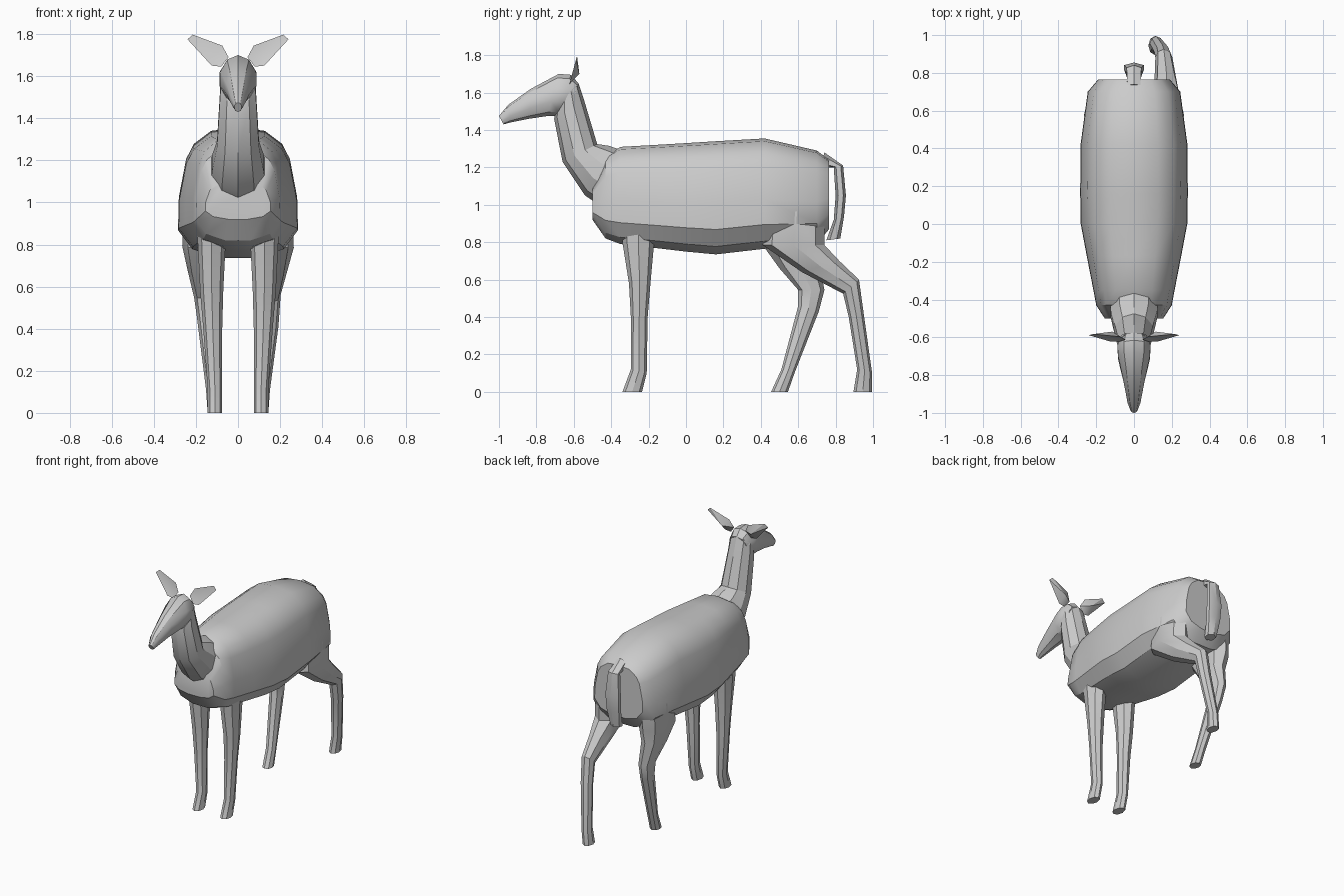
import bpy, bmesh
from math import cos, sin, pi, radians


def finish(name, bm, angle=32):
    bmesh.ops.recalc_face_normals(bm, faces=bm.faces)
    me = bpy.data.meshes.new(name)
    bm.to_mesh(me)
    bm.free()
    ob = bpy.data.objects.new(name, me)
    bpy.context.collection.objects.link(ob)
    bpy.ops.object.select_all(action='DESELECT')
    bpy.context.view_layer.objects.active = ob
    ob.select_set(True)
    bpy.ops.object.shade_smooth_by_angle(angle=radians(angle))
    return ob


def loft(name, rings, angle=32):
    bm = bmesh.new()
    loops = [[bm.verts.new(p) for p in r] for r in rings]
    for a, b in zip(loops, loops[1:]):
        for i in range(len(a)):
            j = (i + 1) % len(a)
            bm.faces.new((a[i], a[j], b[j], b[i]))
    bm.faces.new(loops[0])
    bm.faces.new(loops[-1])
    return finish(name, bm, angle)


def tube(name, sections, n=8, side=1, angle=32):
    """Each section: front (y, z), back (y, z), centre x, half width."""
    rings = []
    for (fy, fz), (by, bz), cx, hw in sections:
        ring = []
        for i in range(n):
            a = 2 * pi * i / n
            t = (1 - cos(a)) / 2
            ring.append((side * (cx + hw * sin(a)), fy + (by - fy) * t, fz + (bz - fz) * t))
        rings.append(ring)
    return loft(name, rings, angle)


# Body: cross-sections along y (y, top z, bottom z, half width)
rings = []
for y, top, bot, w in [(-.50, 1.10, .92, .155), (-.43, 1.26, .82, .20), (-.35, 1.31, .79, .215),
                       (-.17, 1.32, .77, .25), (0, 1.33, .75, .282), (.16, 1.34, .735, .285),
                       (.42, 1.355, .765, .283), (.70, 1.29, .79, .245), (.765, 1.24, .87, .19)]:
    h = top - bot
    half = [(.45, .975), (.74, .87), (.87, .75), (.99, .45), (1, .22), (.76, .07), (.3, .0)]
    pts = [(0, 1)] + half + [(0, 0)] + [(-x, z) for x, z in reversed(half)]
    rings.append([(x * w, y, bot + z * h) for x, z in pts])
loft("body", rings)

# Neck
tube("neck", [((-.45, .99), (-.34, 1.29), 0, .135), ((-.54, 1.05), (-.41, 1.315), 0, .13),
              ((-.66, 1.23), (-.475, 1.325), 0, .105), ((-.705, 1.46), (-.545, 1.56), 0, .09),
              ((-.69, 1.53), (-.575, 1.65), 0, .085)], n=10)

# Head
tube("head", [((-.61, 1.52), (-.575, 1.65), 0, .07), ((-.69, 1.475), (-.615, 1.695), 0, .092),
              ((-.74, 1.475), (-.68, 1.70), 0, .088), ((-.84, 1.46), (-.83, 1.62), 0, .058),
              ((-.94, 1.44), (-.95, 1.535), 0, .036), ((-.975, 1.43), (-1.0, 1.475), 0, .018)], n=10)

# Tail
tube("tail", [((.72, 1.20), (.74, 1.28), 0, .04), ((.79, 1.20), (.84, 1.21), 0, .045),
              ((.80, 1.05), (.855, 1.05), 0, .06), ((.79, .92), (.845, .94), 0, .055),
              ((.75, .81), (.825, .82), 0, .04)], n=6)

# Front legs
front = [((-.35, .95), (-.15, .95), .13, .07), ((-.34, .80), (-.17, .80), .125, .066),
         ((-.305, .58), (-.19, .58), .125, .055), ((-.295, .40), (-.205, .40), .12, .045),
         ((-.295, .12), (-.21, .10), .11, .034), ((-.34, 0), (-.235, 0), .11, .034)]
for label, s in (("right", 1), ("left", -1)):
    tube("front_leg_" + label, front, side=s)

# Hind legs: right one stretched back, left one stepping forward
tube("hind_leg_right", [((.43, .95), (.74, .98), .17, .09), ((.41, .785), (.74, .785), .175, .09),
                        ((.62, .64), (.82, .70), .17, .063), ((.84, .525), (.925, .60), .158, .045),
                        ((.87, .40), (.95, .42), .15, .042), ((.915, .12), (.995, .10), .118, .034),
                        ((.895, 0), (.995, 0), .11, .034)])
tube("hind_leg_left", [((.43, .95), (.74, .98), .17, .09), ((.41, .785), (.74, .80), .175, .09),
                       ((.50, .66), (.71, .70), .17, .07), ((.60, .545), (.74, .545), .16, .048),
                       ((.60, .46), (.71, .43), .152, .042), ((.51, .12), (.58, .10), .118, .034),
                       ((.455, 0), (.545, 0), .11, .034)], side=-1)

# Ears: thin cupped leaf shapes
outline = [(.045, 1.69), (.075, 1.745), (.215, 1.797), (.24, 1.775), (.125, 1.65), (.08, 1.645)]
for label, s in (("right", 1), ("left", -1)):
    bm = bmesh.new()
    rim = [bm.verts.new((s * x, -.625 + (z - 1.64) * .27, z)) for x, z in outline]
    for depth in (.012, .04):
        mid = bm.verts.new((s * .115, -.61 + depth, 1.70))
        for i in range(len(rim)):
            bm.faces.new((rim[i - 1], rim[i], mid))
    finish("ear_" + label, bm)
